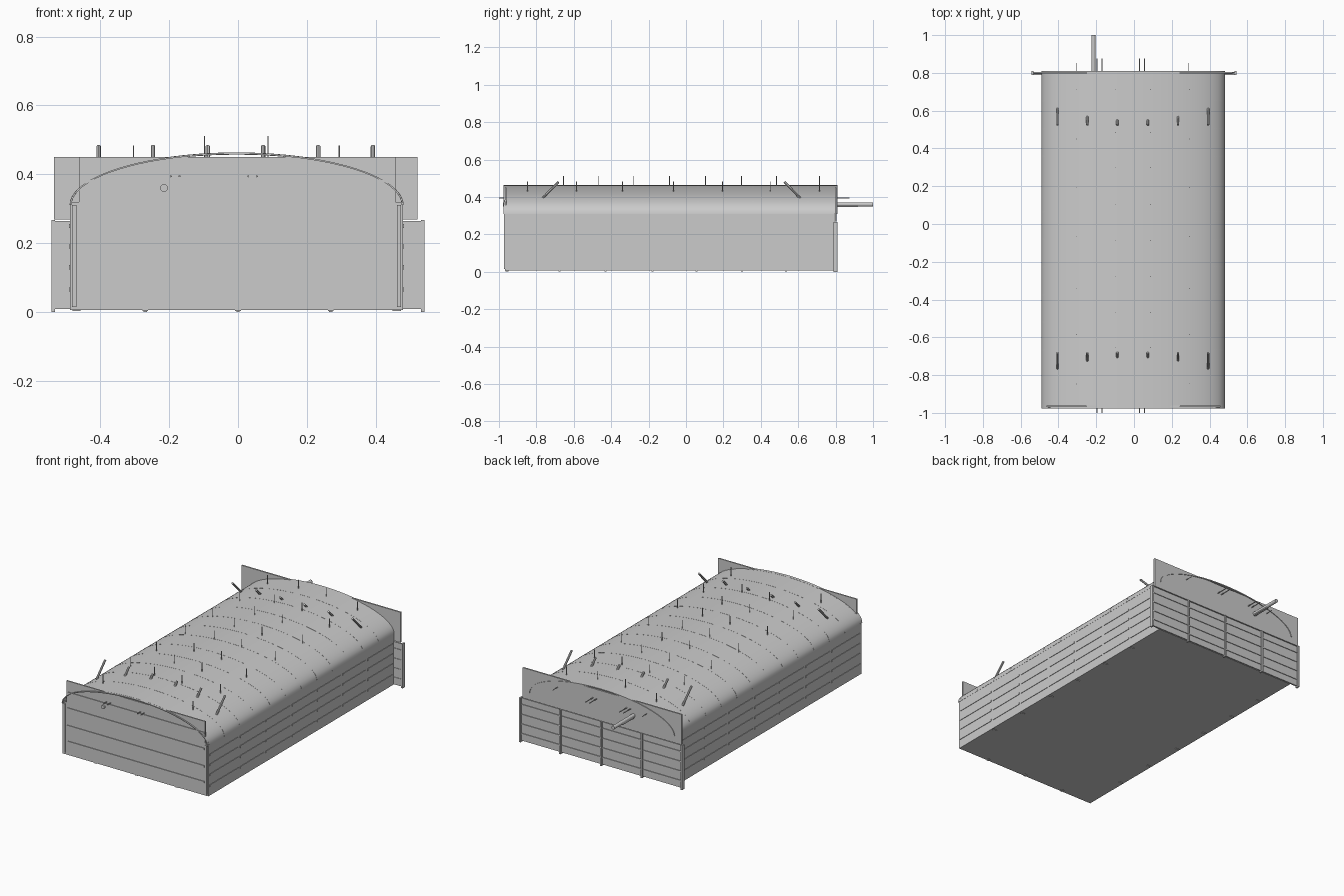
import bpy, bmesh, math
from mathutils import Vector

if "Cube" in bpy.data.objects:
    bpy.data.objects.remove(bpy.data.objects["Cube"])

grey = bpy.data.materials.new("plain grey")
grey.diffuse_color = (0.6, 0.6, 0.6, 1)
grey.use_nodes = True
grey.node_tree.nodes["Principled BSDF"].inputs["Base Color"].default_value = grey.diffuse_color
CX = -0.004                    # the body sits slightly off centre
HALF, SPRING, RISE = 0.485, 0.31, 0.153


def finish(bm, name):
    bmesh.ops.recalc_face_normals(bm, faces=bm.faces)
    me = bpy.data.meshes.new(name)
    bm.to_mesh(me)
    bm.free()
    me.materials.append(grey)
    ob = bpy.data.objects.new(name, me)
    bpy.context.collection.objects.link(ob)
    return ob


def boxes(name, items):
    """One object from boxes given as (x0, x1, y0, y1, z0, z1)."""
    bm = bmesh.new()
    for x0, x1, y0, y1, z0, z1 in items:
        vs = bmesh.ops.create_cube(bm, size=1)["verts"]
        for v in vs:
            v.co = Vector(((x0 + x1) / 2 + v.co.x * (x1 - x0),
                           (y0 + y1) / 2 + v.co.y * (y1 - y0),
                           (z0 + z1) / 2 + v.co.z * (z1 - z0)))
    return finish(bm, name)


def rods(name, items, radius, sides=8):
    """One object from round rods given as (start, end)."""
    bm = bmesh.new()
    for a, b in items:
        a, b = Vector(a), Vector(b)
        d = b - a
        m = d.to_track_quat('Z', 'Y').to_matrix().to_4x4()
        m.translation = (a + b) / 2
        bmesh.ops.create_cone(bm, cap_ends=True, segments=sides, radius1=radius,
                              radius2=radius, depth=d.length, matrix=m)
    return finish(bm, name)


def arch(bm, y0, y1, outer, thick, n=40):
    """Half-ellipse shell, grown by 'outer', running from y0 to y1."""
    rings = []
    for y, o in ((y0, outer), (y1, outer), (y1, outer - thick), (y0, outer - thick)):
        rings.append([bm.verts.new((CX + (HALF + o) * math.cos(math.pi * i / n), y,
                                    SPRING + (RISE + o) * math.sin(math.pi * i / n)))
                      for i in range(n + 1)])
    for k in range(4):
        a, b = rings[k], rings[(k + 1) % 4]
        for i in range(n):
            bm.faces.new((a[i], a[i + 1], b[i + 1], b[i]))
    for i in (0, n):
        bm.faces.new([r[i] for r in rings])


def smooth(ob):
    bpy.ops.object.select_all(action='DESELECT')
    ob.select_set(True)
    bpy.context.view_layer.objects.active = ob
    bpy.ops.object.shade_smooth_by_angle(angle=math.radians(30))


# Floor and side walls
boxes("floor", [(CX - 0.484, CX + 0.484, -0.968, 0.795, 0.006, 0.016)])
boxes("side_walls", [(CX + s * 0.479 - 0.005, CX + s * 0.479 + 0.005, -0.968, 0.795, 0.01, 0.315)
                     for s in (-1, 1)])

# Raised side slats, broken into seven bays
bays = [-0.965, -0.676, -0.43, -0.18, 0.056, 0.30, 0.535, 0.79]
boxes("side_slats", [(CX + s * 0.485 - 0.002, CX + s * 0.485 + 0.002, a + 0.008, b - 0.008, z - 0.006, z + 0.006)
                     for s in (-1, 1) for z in (0.065, 0.13, 0.19, 0.25)
                     for a, b in zip(bays, bays[1:])])

# Front wall with slats and corner posts
boxes("front_board", [(-0.462, 0.458, -0.968, -0.960, 0.006, 0.45),
                      (CX - 0.48, CX + 0.48, -0.967, -0.961, 0.006, 0.32)])
boxes("front_slats", [(-0.455, 0.455, -0.972, -0.966, z - 0.005, z + 0.005)
                      for z in (0.085, 0.18, 0.285, 0.38)])
boxes("front_posts", [(CX + s * 0.472 - 0.006, CX + s * 0.472 + 0.006, -0.974, -0.965, 0.015, 0.31)
                      for s in (-1, 1)])

# Arched roof cover
bm = bmesh.new()
arch(bm, -0.976, 0.80, 0.0, 0.005)
smooth(finish(bm, "roof_cover"))

# Twelve hoops barely proud of the cover, and the end rim on the back board
bm = bmesh.new()
for i in range(12):
    y = -0.96 + i * 0.1465
    arch(bm, y - 0.004, y + 0.004, 0.0006, 0.006)
arch(bm, 0.795, 0.809, 0.0, 0.006)
smooth(finish(bm, "roof_hoops"))

# Back: upper board, tailgate, posts and slats
boxes("back_upper_board", [(-0.535, 0.522, 0.796, 0.805, 0.268, 0.45)])
boxes("tailgate", [(-0.538, 0.538, 0.793, 0.802, 0.008, 0.264)])
boxes("tailgate_posts", [(x - 0.005, x + 0.005, 0.789, 0.811, 0.0, 0.267)
                         for x in (-0.537, -0.27, 0, 0.27, 0.537)])
boxes("tailgate_slats", [(-0.534, 0.534, 0.790, 0.806, z - 0.003, z + 0.003)
                         for z in (0.05, 0.107, 0.165, 0.225)])

# Slanted stakes poking through the roof near both ends
stakes = []
for x in (-0.405, -0.247, -0.088, 0.073, 0.233, 0.392):
    stakes += [((x, -0.765, 0.395), (x, -0.682, 0.481)), ((x, 0.61, 0.395), (x, 0.525, 0.481))]
rods("slanted_stakes", stakes, 0.0065, 8)

# Thin upright pins in four rows
pins = [((x, y, 0.42), (x, y, 0.511)) for x in (-0.097, 0.087)
        for y in (-0.655, -0.467, -0.28, -0.088, 0.104, 0.297, 0.484, 0.714)]
pins += [((x, y, 0.41), (x, y, 0.484)) for x in (-0.304, 0.294)
         for y in (-0.847, -0.585, -0.34, -0.067, 0.195, 0.45, 0.714)]
rods("upright_pins", pins, 0.002, 6)

# Lengthwise rods sticking out at both ends
rods("long_rods", [((x, -1.0, 0.394), (x, 0.875, 0.394)) for x in (-0.195, -0.17, 0.03, 0.055)], 0.003, 6)
rods("short_rods", [((x, 0.70, 0.394), (x, 0.852, 0.394)) for x in (-0.304, 0.29)], 0.002, 6)
rods("back_tube", [((-0.215, -0.978, 0.36), (-0.215, 1.0, 0.36))], 0.011, 12)
boxes("tube_bracket", [(-0.222, -0.208, 0.80, 0.92, 0.346, 0.352)])

# Small brackets under the floor edge
feet = [(x - 0.008, x + 0.008, -0.966, -0.95, 0.002, 0.008) for x in (-0.27, 0, 0.27)]
feet += [(CX + s * 0.465 - 0.012, CX + s * 0.465 + 0.012, y - 0.005, y + 0.005, 0.002, 0.008)
         for s in (-1, 1) for y in bays[1:-1]]
boxes("floor_brackets", feet)
